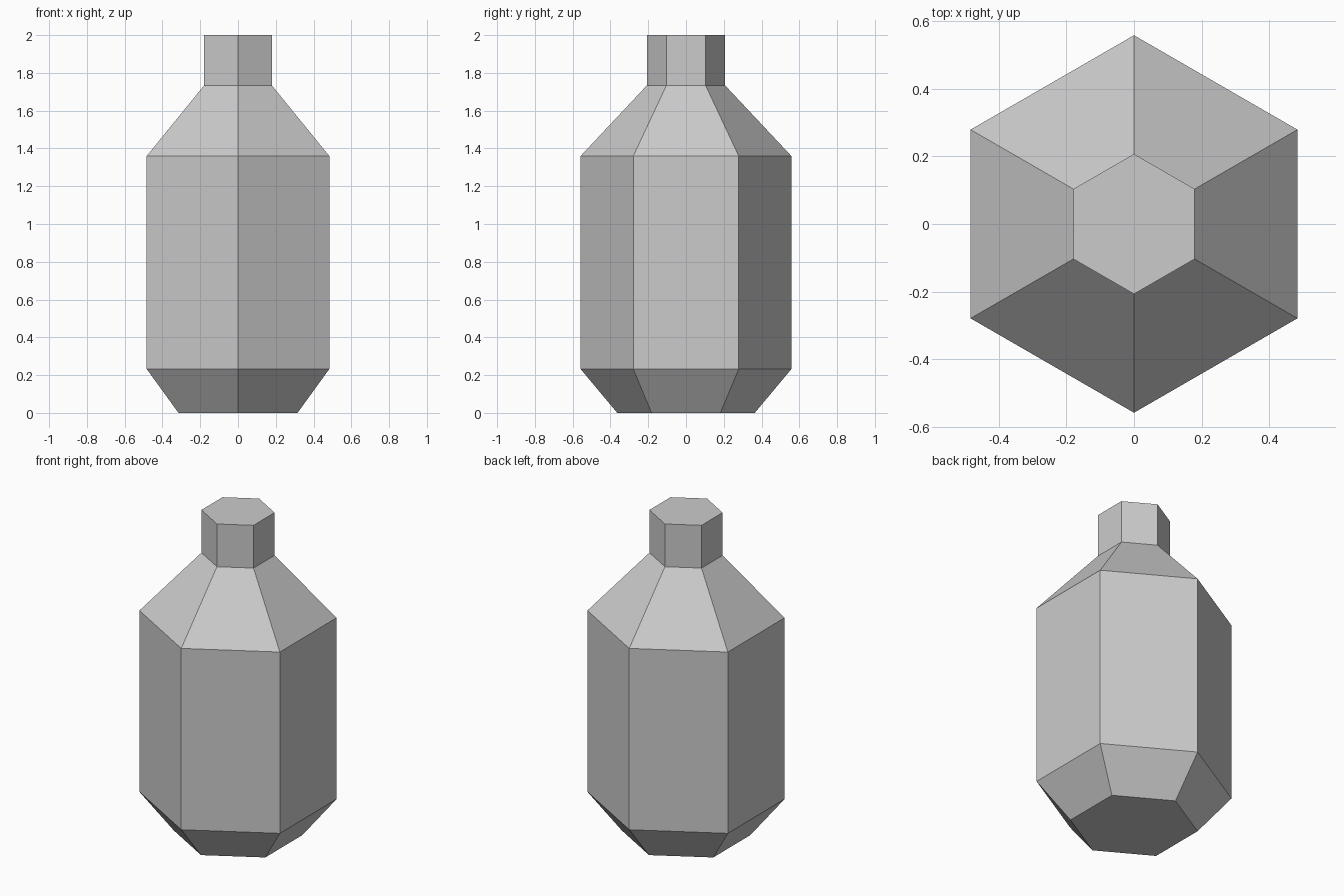
import bpy, bmesh
from math import cos, sin, pi

if "Cube" in bpy.data.objects:
    bpy.data.objects.remove(bpy.data.objects["Cube"])

SIDES = 6
# (radius, height) profile: base, lower bevel, shoulder, neck, top
PROFILE = [(0.364, 0.0), (0.558, 0.232), (0.558, 1.36), (0.207, 1.734), (0.207, 2.0)]

# Six-sided bottle lofted through the profile, corners on the y axis
bm = bmesh.new()
rings = [[bm.verts.new((r * cos(pi / 2 + 2 * pi * i / SIDES),
                        r * sin(pi / 2 + 2 * pi * i / SIDES), z))
          for i in range(SIDES)] for r, z in PROFILE]
for low, high in zip(rings, rings[1:]):
    for i in range(SIDES):
        j = (i + 1) % SIDES
        bm.faces.new((low[i], low[j], high[j], high[i]))

# Flat base and top caps
bm.faces.new(rings[0][::-1])
bm.faces.new(rings[-1])
bmesh.ops.recalc_face_normals(bm, faces=bm.faces)

mesh = bpy.data.meshes.new("bottle")
bm.to_mesh(mesh)
bm.free()
bpy.context.collection.objects.link(bpy.data.objects.new("bottle", mesh))
